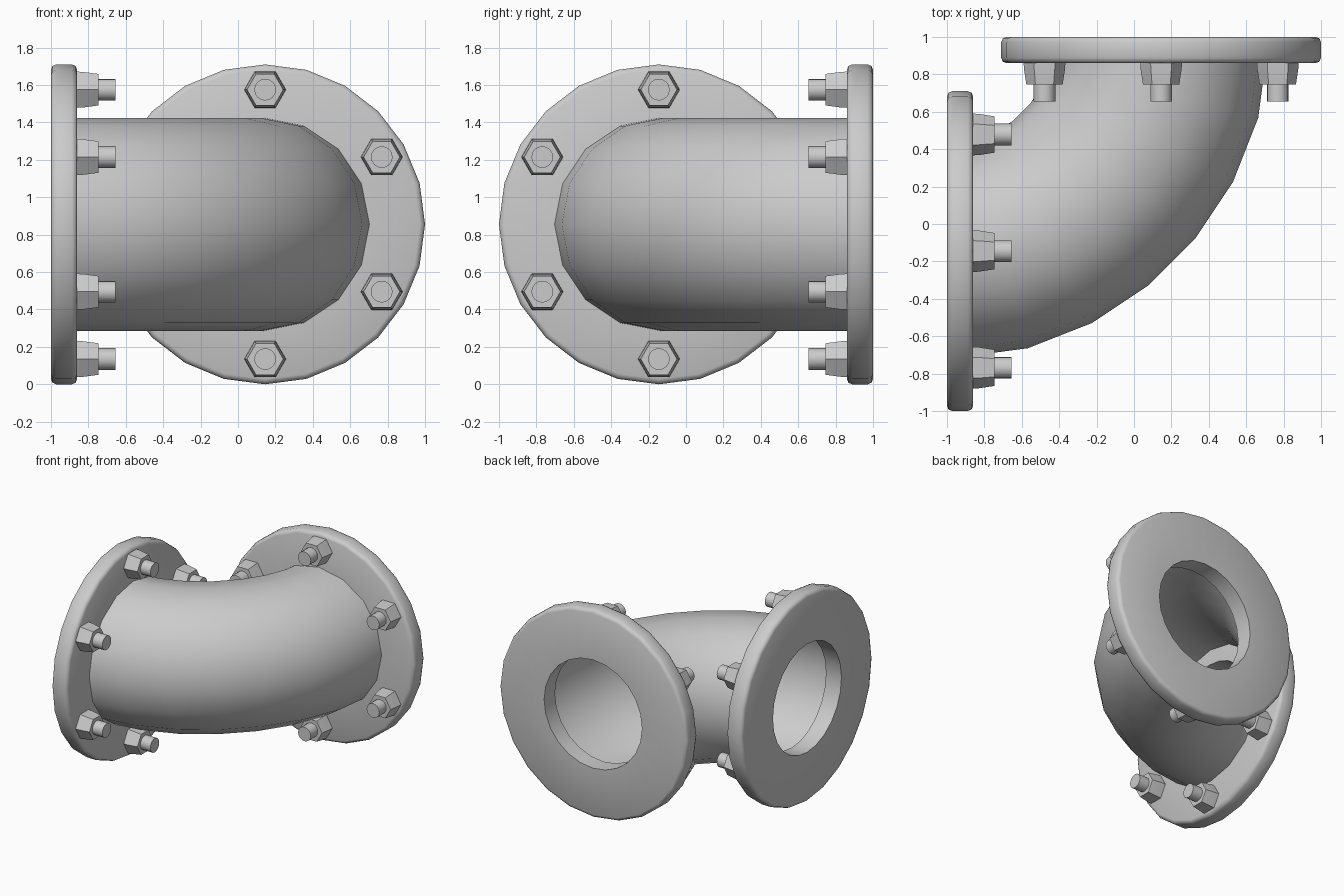
import bpy, bmesh, math
from mathutils import Vector, Matrix

cube = bpy.data.objects.get("Cube")
if cube:
    bpy.data.objects.remove(cube, do_unlink=True)

FLANGE_R, BORE_R, THICK = 0.855, 0.445, 0.14
PIPE_R, BOLT_CIRCLE = 0.57, 0.72
OFFSET = 1 - FLANGE_R          # sideways offset of each flange centre

steel = bpy.data.materials.new("grey_steel")
steel.use_nodes = True
steel.diffuse_color = (0.6, 0.6, 0.6, 1)
steel.node_tree.nodes["Principled BSDF"].inputs["Base Color"].default_value = (0.6, 0.6, 0.6, 1)


def loft(name, rings, closed=False, cap=False, angle=35):
    """Bridge rings of points into one object."""
    bm = bmesh.new()
    loops = [[bm.verts.new(p) for p in ring] for ring in rings]
    n = len(loops[0])
    pairs = list(zip(loops, loops[1:]))
    if closed:
        pairs.append((loops[-1], loops[0]))
    for a, b in pairs:
        for i in range(n):
            j = (i + 1) % n
            bm.faces.new((a[i], a[j], b[j], b[i]))
    if cap:
        bm.faces.new(loops[0])
        bm.faces.new(loops[-1])
    bmesh.ops.recalc_face_normals(bm, faces=bm.faces)
    mesh = bpy.data.meshes.new(name)
    bm.to_mesh(mesh)
    bm.free()
    mesh.materials.append(steel)
    obj = bpy.data.objects.new(name, mesh)
    bpy.context.collection.objects.link(obj)
    bpy.ops.object.select_all(action='DESELECT')
    obj.select_set(True)
    bpy.context.view_layer.objects.active = obj
    bpy.ops.object.shade_smooth_by_angle(angle=math.radians(angle))
    return obj


def lathe(name, profile, sides, matrix, **options):
    """Turn a (radius, height) profile around the local z axis."""
    turns = [math.tau * i / sides for i in range(sides)]
    rings = [[matrix @ Vector((r * math.cos(t), r * math.sin(t), h)) for t in turns]
             for r, h in profile]
    return loft(name, rings, **options)


def frame(origin, inward):
    """Local z points inward from the flange face, local y points up."""
    up = Vector((0, 0, 1))
    side = up.cross(inward)
    m = Matrix((side, up, inward)).transposed().to_4x4()
    m.translation = origin
    return m


def flange_with_bolts(label, m):
    # flange disc with rounded rim and open bore
    b = 0.028
    front = [(FLANGE_R - b, 0), (FLANGE_R - 0.3 * b, 0.3 * b), (FLANGE_R, b)]
    back = [(r, THICK - h) for r, h in reversed(front)]
    profile = [(BORE_R, 0)] + front + back + [(BORE_R, THICK)]
    lathe(label + "_flange", profile, 24, m, closed=True, angle=50)
    # ring of six nuts and bolt ends on the inner side
    for k in range(6):
        a = math.radians(30 + 60 * k)
        spot = m @ Matrix.Translation((BOLT_CIRCLE * math.cos(a), BOLT_CIRCLE * math.sin(a), THICK))
        lathe(f"{label}_nut_{k + 1}", [(0.112, -0.01), (0.11, 0.03), (0.097, 0.115)], 6, spot, cap=True)
        lathe(f"{label}_bolt_{k + 1}", [(0.058, 0.05), (0.058, 0.205)], 16, spot, cap=True)


flange_with_bolts("right", frame(Vector((-1, -OFFSET, FLANGE_R)), Vector((1, 0, 0))))
flange_with_bolts("back", frame(Vector((OFFSET, 1, FLANGE_R)), Vector((0, -1, 0))))

# Curved pipe swept along a quarter bend, its ends set inside the flanges
END, HANDLE, STEPS, SIDES = 0.95, 0.555, 7, 16
p0, p3 = Vector((-END, -OFFSET, FLANGE_R)), Vector((OFFSET, END, FLANGE_R))
p1, p2 = p0 + Vector((HANDLE, 0, 0)), p3 - Vector((0, HANDLE, 0))
rings = []
for s in range(STEPS + 1):
    t = s / STEPS
    u = 1 - t
    centre = u**3 * p0 + 3 * u * u * t * p1 + 3 * u * t * t * p2 + t**3 * p3
    tangent = (u * u * (p1 - p0) + 2 * u * t * (p2 - p1) + t * t * (p3 - p2)).normalized()
    out = tangent.cross(Vector((0, 0, 1)))
    rings.append([centre + PIPE_R * (math.cos(a) * out + math.sin(a) * Vector((0, 0, 1)))
                  for a in (math.tau * i / SIDES for i in range(SIDES))])
loft("bend_pipe", rings, angle=60)
